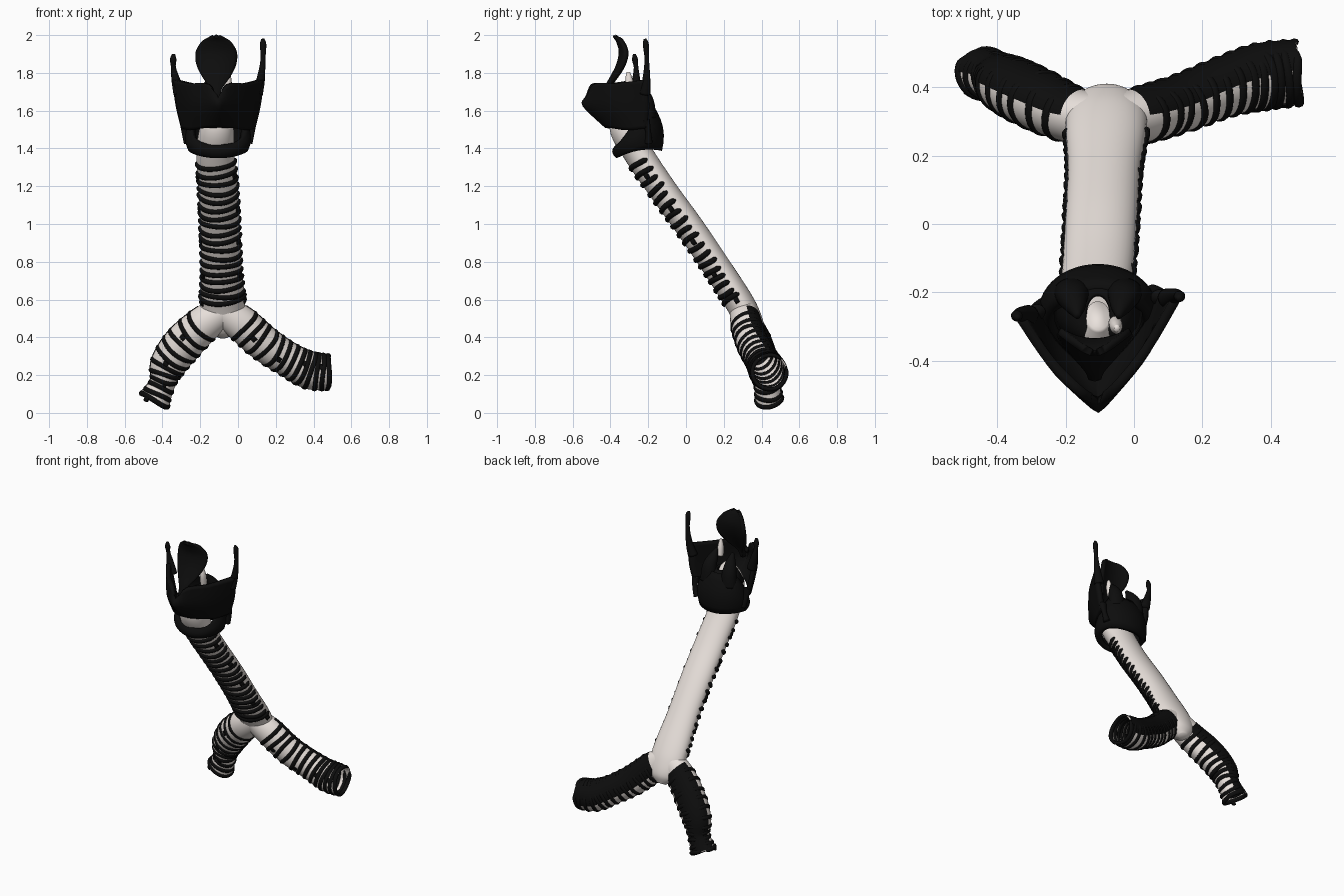
import bpy, bmesh, math, random
from mathutils import Vector

if "Cube" in bpy.data.objects:
    bpy.data.objects.remove(bpy.data.objects["Cube"])

random.seed(4)
CX = -0.105


def material(name, col):
    m = bpy.data.materials.new(name)
    m.diffuse_color = col
    m.use_nodes = True
    m.node_tree.nodes["Principled BSDF"].inputs["Base Color"].default_value = m.diffuse_color
    return m


BLACK = material("cartilage_black", (0.004, 0.004, 0.004, 1))
CREAM = material("membrane_cream", (0.82, 0.76, 0.72, 1))


def finish(bm, name, mat, thick=0):
    bmesh.ops.recalc_face_normals(bm, faces=bm.faces)
    me = bpy.data.meshes.new(name)
    bm.to_mesh(me)
    bm.free()
    me.materials.append(mat)
    me.polygons.foreach_set("use_smooth", [True] * len(me.polygons))
    ob = bpy.data.objects.new(name, me)
    bpy.context.collection.objects.link(ob)
    if thick:
        md = ob.modifiers.new("thickness", "SOLIDIFY")
        md.thickness, md.offset = thick, 0
    return ob


def spline(keys, n):
    """Catmull-Rom through tuples of any length, n + 1 samples."""
    out = []
    for i in range(n + 1):
        u = i / n * (len(keys) - 1)
        k = min(int(u), len(keys) - 2)
        t = u - k
        q = [keys[max(0, min(len(keys) - 1, k + d))] for d in (-1, 0, 1, 2)]
        out.append([0.5 * (2 * b + (c - a) * t + (2 * a - 5 * b + 4 * c - d) * t * t
                           + (3 * b - a - 3 * c + d) * t ** 3) for a, b, c, d in zip(*q)])
    return out


def frames(keys, n):
    """Centre, tangent, side, front and two radii along a path."""
    pts = spline(keys, n)
    res = []
    for i, p in enumerate(pts):
        a, b = Vector(pts[max(i - 1, 0)][:3]), Vector(pts[min(i + 1, n)][:3])
        t = (b - a).normalized()
        f = Vector((0, -1, 0))
        f = (f - t * f.dot(t)).normalized()
        res.append((Vector(p[:3]), t, f.cross(t), f, p[3], p[4]))
    return res


def around(fr, deg, grow=0):
    p, t, s, f, rx, ry = fr
    a = math.radians(deg)
    back = 0.85 if math.sin(a) < 0 else 1
    return p + s * (rx + grow) * math.cos(a) + f * (ry + grow) * math.sin(a) * back


def skin(bm, rows, closed=False, caps=False):
    vs = [[bm.verts.new(p) for p in r] for r in rows]
    m = len(rows[0])
    for a, b in zip(vs, vs[1:]):
        for j in range(m if closed else m - 1):
            k = (j + 1) % m
            bm.faces.new((a[j], a[k], b[k], b[j]))
    if caps:
        bm.faces.new(vs[0])
        bm.faces.new(vs[-1])


def tube(name, keys, n, mat, caps=False, thick=0):
    bm = bmesh.new()
    skin(bm, [[around(f, k * 10) for k in range(36)] for f in frames(keys, n)], True, caps)
    return finish(bm, name, mat, thick)


def hoop(bm, fr, a0, a1, w, h):
    """Flattened, slightly wavy band lying on a tube."""
    ph = random.uniform(0, 6)
    rows, n = [], 36
    for i in range(n + 1):
        a = a0 + (a1 - a0) * i / n
        p = around(fr, a) + fr[1] * 0.005 * math.sin(math.radians(2 * a) + ph)
        r = (p - fr[0]).normalized()
        k = min(1, 0.35 + min(i, n - i) * 0.3)
        rows.append([p + r * h * k * math.cos(q * math.pi / 4)
                     + fr[1] * w * k * math.sin(q * math.pi / 4) for q in range(8)])
    skin(bm, rows, True, True)


# airway membranes
TRACHEA = [(CX, -.265, 1.64, .034, .055), (-.11, -.325, 1.53, .085, .082), (-.12, -.25, 1.38, .1, .083),
           (-.105, -.115, 1.18, .104, .08), (-.095, .03, .98, .105, .08), (-.088, .165, .78, .106, .08),
           (-.082, .275, .61, .118, .082), (-.08, .325, .52, .115, .08), (-.08, .36, .445, .085, .066),
           (-.08, .38, .405, .03, .025)]
LEFT = [(-.08, .31, .54, .08, .075), (-.18, .325, .47, .092, .083), (-.29, .375, .365, .1, .09),
        (-.37, .415, .255, .09, .085), (-.4, .435, .155, .064, .07), (-.443, .447, .066, .082, .076)]
RIGHT = [(-.08, .31, .54, .08, .075), (.02, .325, .47, .09, .083), (.14, .36, .365, .09, .085),
         (.27, .41, .28, .087, .09), (.38, .44, .225, .095, .1), (.48, .45, .215, .09, .098)]
tube("trachea_membrane", TRACHEA, 60, CREAM, True)
tube("left_bronchus_membrane", LEFT, 40, CREAM, thick=0.008)
tube("right_bronchus_membrane", RIGHT, 40, CREAM, thick=0.008)

# open tracheal rings, with a few bridges between neighbours
bm = bmesh.new()
tf = frames(TRACHEA, 400)
idx = [100 + round(i * 9.6) for i in range(18)]
for n, i in enumerate(idx):
    hoop(bm, tf[i], -8 + random.uniform(-8, 6), 188 + random.uniform(-6, 8), .0145, .012)
    if n % 4 == 1:
        for side in (random.uniform(5, 30), random.uniform(150, 175)):
            hoop(bm, tf[i + 5], side - 9, side + 9, .018, .011)
finish(bm, "tracheal_rings", BLACK)

# bronchial rings joined by a dark plate along the upper back
for name, keys, lo, hi, mid in (("left", LEFT, 46, 196, 238), ("right", RIGHT, 44, 196, 302)):
    fr = frames(keys, 200)
    bm = bmesh.new()
    count = 11 if name == "left" else 13
    for k in range(count):
        i = round(lo + (hi - lo) * k / (count - 1))
        hoop(bm, fr[i], mid - 350 + random.uniform(-8, 8), mid - 12, .0145, .011)
        if k % 3 == 1:
            c = random.uniform(60, 120)
            hoop(bm, fr[min(i + 5, 198)], c - 9, c + 9, .02, .009)
    rows = [[around(fr[i], mid + d, .007) for d in range(-58, 59, 4)] for i in range(lo - 14, hi + 3, 4)]
    skin(bm, rows)
    finish(bm, name + "_bronchial_rings", BLACK)


def place(x, y, z):
    return Vector((CX + x, y + 0.12 * x, z))


# thyroid cartilage: V-shaped shield, top / middle / bottom edges
TOP = [(0, -.515, 1.66), (.05, -.485, 1.74), (.14, -.385, 1.745), (.232, -.24, 1.765)]
MID = [(0, -.535, 1.63), (.06, -.475, 1.63), (.14, -.38, 1.63), (.213, -.225, 1.63)]
BOT = [(0, -.42, 1.52), (.065, -.40, 1.515), (.14, -.32, 1.50), (.185, -.23, 1.51)]
bm = bmesh.new()
halves = [spline(r, 12) for r in (TOP, MID, BOT)]
cols = []
for j in range(-12, 13):
    sg = -1 if j < 0 else 1
    col = spline([tuple(h[abs(j)]) for h in halves], 10)
    cols.append([place(sg * x, y, z) for x, y, z in col])
skin(bm, cols)
finish(bm, "thyroid_cartilage", BLACK, thick=0.028)


# thyroid horns
def horn(label, sg, pts):
    keys = [(*place(sg * x, y, z), r, r) for x, y, z, r in pts]
    tube(label, keys, 20, BLACK, True)


for sg, top, name in ((-1, 1.89, "left"), (1, 1.97, "right")):
    horn(name + "_upper_horn", sg, [(.205, -.24, 1.69, .032), (.226, -.235, 1.77, .022),
                                    (.237, -.235, (1.77 + top) / 2, .013), (.238, -.24, top - .02, .017),
                                    (.236, -.245, top + .01, .008)])
    horn(name + "_lower_horn", sg, [(.18, -.235, 1.55, .026), (.178, -.22, 1.49, .016), (.16, -.215, 1.43, .022)])

# cricoid cartilage: signet ring, low in front and tall behind
bm = bmesh.new()
rows = []
for k in range(48):
    a = k * math.tau / 48
    b = (1 + math.sin(a)) / 2
    top = 1.41 + .22 * min(1, b * 1.25) ** 1.3
    low = 1.36 + .03 * b + .02 * math.cos(a) ** 2
    row = []
    for v in range(7):
        g = .018 * math.sin(math.pi * v / 6)
        row.append((CX + (.143 + g - .02 * b * (v / 6) ** 2) * math.cos(a),
                    -.25 + (.107 + g) * math.sin(a) - .05 * b * (v / 6) ** 2, low + (top - low) * v / 6))
    rows.append(row)
skin(bm, rows + rows[:1])
bmesh.ops.remove_doubles(bm, verts=bm.verts, dist=1e-5)
finish(bm, "cricoid_cartilage", BLACK, thick=0.032)

# vocal folds closing the ring around the airway opening
bm = bmesh.new()
skin(bm, [[(CX + rx * math.cos(k * math.tau / 32), -.265 + ry * math.sin(k * math.tau / 32), z)
           for k in range(32)] for rx, ry, z in ((.036, .058, 1.645), (.08, .08, 1.62), (.125, .1, 1.56))], True)
finish(bm, "vocal_folds", BLACK, thick=0.012)

# arytenoid cartilages and the pale tip
for sg, name in ((-1, "left"), (1, "right")):
    tube(name + "_arytenoid", [(CX + sg * .075, -.2, 1.56, .055, .05), (CX + sg * .075, -.21, 1.65, .046, .046),
                               (CX + sg * .066, -.24, 1.71, .03, .032), (CX + sg * .06, -.27, 1.755, .008, .01)],
         16, BLACK, True)
tube("pale_cartilage_tip", [(-.055, -.29, 1.70, .02, .025), (-.052, -.3, 1.76, .018, .022),
                            (-.05, -.305, 1.805, .008, .01)], 10, CREAM, True)

# epiglottis: curved leaf (y, z, half width)
LEAF = [(-.45, 1.65, .014), (-.43, 1.71, .024), (-.395, 1.77, .066), (-.36, 1.84, .1),
        (-.345, 1.91, .104), (-.358, 1.965, .075), (-.372, 1.988, .042), (-.378, 1.994, .012)]
bm = bmesh.new()
skin(bm, [[(-.115 + w * u / 6, y + .03 * (w / .1) * (u / 6) ** 2, z) for u in range(-6, 7)]
          for y, z, w in spline(LEAF, 28)])
finish(bm, "epiglottis", BLACK, thick=0.022)
